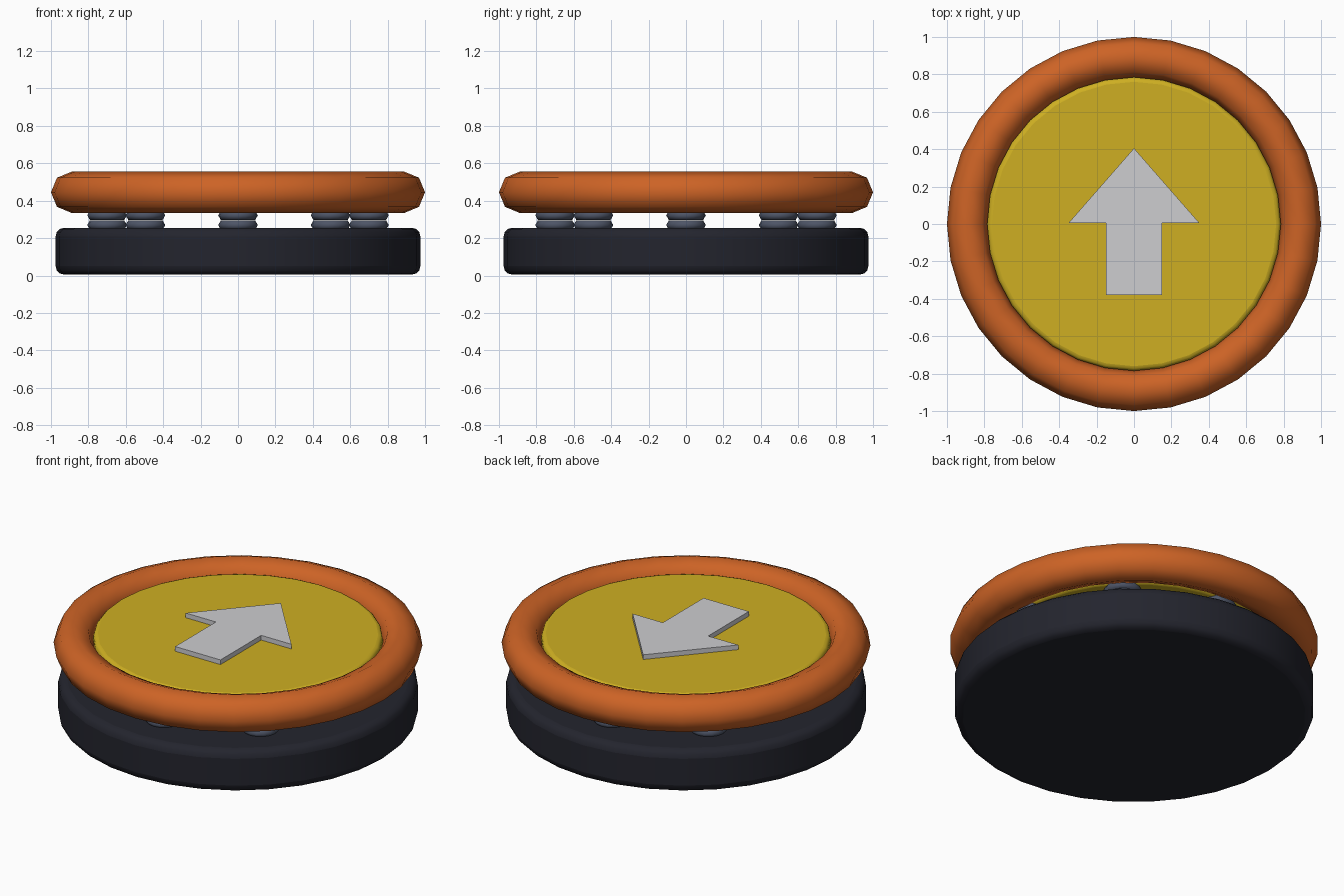
import bpy, bmesh, math

if "Cube" in bpy.data.objects:
    bpy.data.objects.remove(bpy.data.objects["Cube"])


def material(name, rgb):
    m = bpy.data.materials.new(name)
    m.diffuse_color = (*rgb, 1)
    m.use_nodes = True
    m.node_tree.nodes["Principled BSDF"].inputs["Base Color"].default_value = m.diffuse_color
    return m


ORANGE = material("orange", (0.61, 0.125, 0.019))
YELLOW = material("yellow", (0.62, 0.43, 0.016))
GREY = material("light grey", (0.61, 0.61, 0.63))
DARK = material("dark navy", (0.017, 0.018, 0.027))
STEEL = material("blue steel", (0.075, 0.09, 0.135))


def finish(ob, name, mat, bevel=0, angle=50):
    """Name, colour, optionally bevel and smooth the object."""
    ob.name = name
    ob.data.materials.append(mat)
    if bevel:
        mod = ob.modifiers.new("rounded edges", "BEVEL")
        mod.width = bevel
        mod.segments = 3
        mod.limit_method = "ANGLE"
        mod.angle_limit = math.radians(40)
    bpy.ops.object.shade_smooth_by_angle(angle=math.radians(angle))
    return ob


def disc(name, mat, radius, bottom, top, bevel):
    bpy.ops.mesh.primitive_cylinder_add(vertices=32, radius=radius, depth=top - bottom,
                                        location=(0, 0, (top + bottom) / 2))
    return finish(bpy.context.object, name, mat, bevel)


def torus(name, mat, location, major, minor, segments, sides):
    bpy.ops.mesh.primitive_torus_add(location=location, major_radius=major, minor_radius=minor,
                                     major_segments=segments, minor_segments=sides)
    return finish(bpy.context.object, name, mat, angle=70)


# Base, bounce plate and padded rim
disc("base", DARK, 0.975, 0.005, 0.255, 0.045)
disc("bounce_plate", YELLOW, 0.785, 0.385, 0.505, 0.025)
torus("padded_rim", ORANGE, (0, 0, 0.445), 0.89, 0.11, 32, 8)

# Eight springs of stacked coils between base and plate
for i in range(8):
    a = i * math.tau / 8
    for level in range(3):
        torus(f"spring_{i + 1}_coil_{level + 1}", STEEL,
              (0.7 * math.cos(a), 0.7 * math.sin(a), 0.27 + 0.052 * level),
              0.078, 0.028, 16, 6)

# Raised arrow pointing to the back
outline = [(0, 0.405), (-0.35, 0.005), (-0.15, 0.005), (-0.15, -0.38),
           (0.15, -0.38), (0.15, 0.005), (0.35, 0.005)]
bm = bmesh.new()
face = bm.faces.new([bm.verts.new((x, y, 0.50)) for x, y in outline])
extruded = bmesh.ops.extrude_face_region(bm, geom=[face])["geom"]
bmesh.ops.translate(bm, vec=(0, 0, 0.033),
                    verts=[v for v in extruded if isinstance(v, bmesh.types.BMVert)])
bmesh.ops.recalc_face_normals(bm, faces=bm.faces)
mesh = bpy.data.meshes.new("arrow")
bm.to_mesh(mesh)
bm.free()
arrow = bpy.data.objects.new("arrow", mesh)
bpy.context.collection.objects.link(arrow)
mesh.materials.append(GREY)
